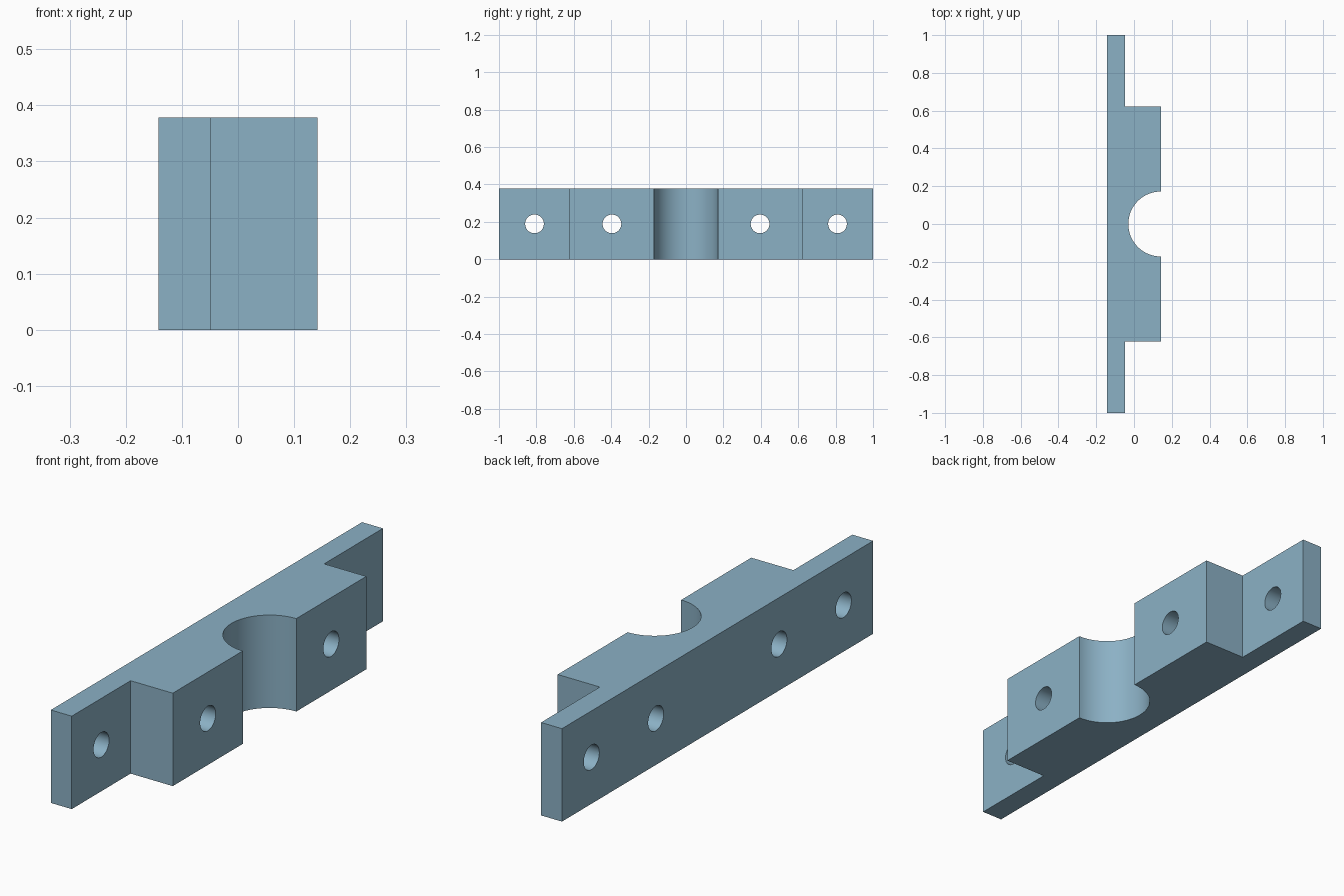
import bpy, bmesh, math
from mathutils import Matrix

if "Cube" in bpy.data.objects:
    bpy.data.objects.remove(bpy.data.objects["Cube"])

HX, HY, H = 0.142, 1.0, 0.378      # half depth, half length, height
STEP_X, BLOCK_Y = -0.048, 0.622    # flange face, block half length
R_SADDLE, R_BOLT = 0.172, 0.05

steel = bpy.data.materials.new("blue_grey_steel")
steel.diffuse_color = (0.26, 0.44, 0.56, 1)
steel.use_nodes = True
steel.node_tree.nodes["Principled BSDF"].inputs["Base Color"].default_value = steel.diffuse_color

# Body outline: flanges, raised block and half-round saddle
outline = [(-HX, HY), (-HX, -HY), (STEP_X, -HY), (STEP_X, -BLOCK_Y), (HX, -BLOCK_Y)]
N = 48
for i in range(N + 1):
    a = -math.pi / 2 - math.pi * i / N
    outline.append((HX + R_SADDLE * math.cos(a), R_SADDLE * math.sin(a)))
outline += [(HX, BLOCK_Y), (STEP_X, BLOCK_Y), (STEP_X, HY)]

bm = bmesh.new()
face = bm.faces.new([bm.verts.new((x, y, 0)) for x, y in outline])
ext = bmesh.ops.extrude_face_region(bm, geom=[face])
bmesh.ops.translate(bm, vec=(0, 0, H),
                    verts=[v for v in ext["geom"] if isinstance(v, bmesh.types.BMVert)])
bmesh.ops.recalc_face_normals(bm, faces=bm.faces)
mesh = bpy.data.meshes.new("clamp_bracket")
bm.to_mesh(mesh)
bm.free()
mesh.materials.append(steel)
bracket = bpy.data.objects.new("clamp_bracket", mesh)
bpy.context.collection.objects.link(bracket)

# Bolt holes: four cylinders along x in one cutter
bm = bmesh.new()
for y in (-0.81, -0.396, 0.396, 0.81):
    bmesh.ops.create_cone(bm, cap_ends=True, segments=48, radius1=R_BOLT, radius2=R_BOLT,
                          depth=1, matrix=Matrix.Translation((0, y, H / 2))
                          @ Matrix.Rotation(math.pi / 2, 4, 'Y'))
cut_mesh = bpy.data.meshes.new("bolt_hole_cutter")
bm.to_mesh(cut_mesh)
bm.free()
cut_mesh.materials.append(steel)
cutter = bpy.data.objects.new("bolt_hole_cutter", cut_mesh)
bpy.context.collection.objects.link(cutter)

mod = bracket.modifiers.new("bolt_holes", 'BOOLEAN')
mod.object = cutter
mod.operation = 'DIFFERENCE'
mod.solver = 'EXACT'
bpy.context.view_layer.objects.active = bracket
bracket.select_set(True)
bpy.ops.object.modifier_apply(modifier=mod.name)
bpy.data.objects.remove(cutter)

# Smooth bores and saddle, sharp edges elsewhere
bpy.ops.object.shade_smooth_by_angle(angle=math.radians(30))
